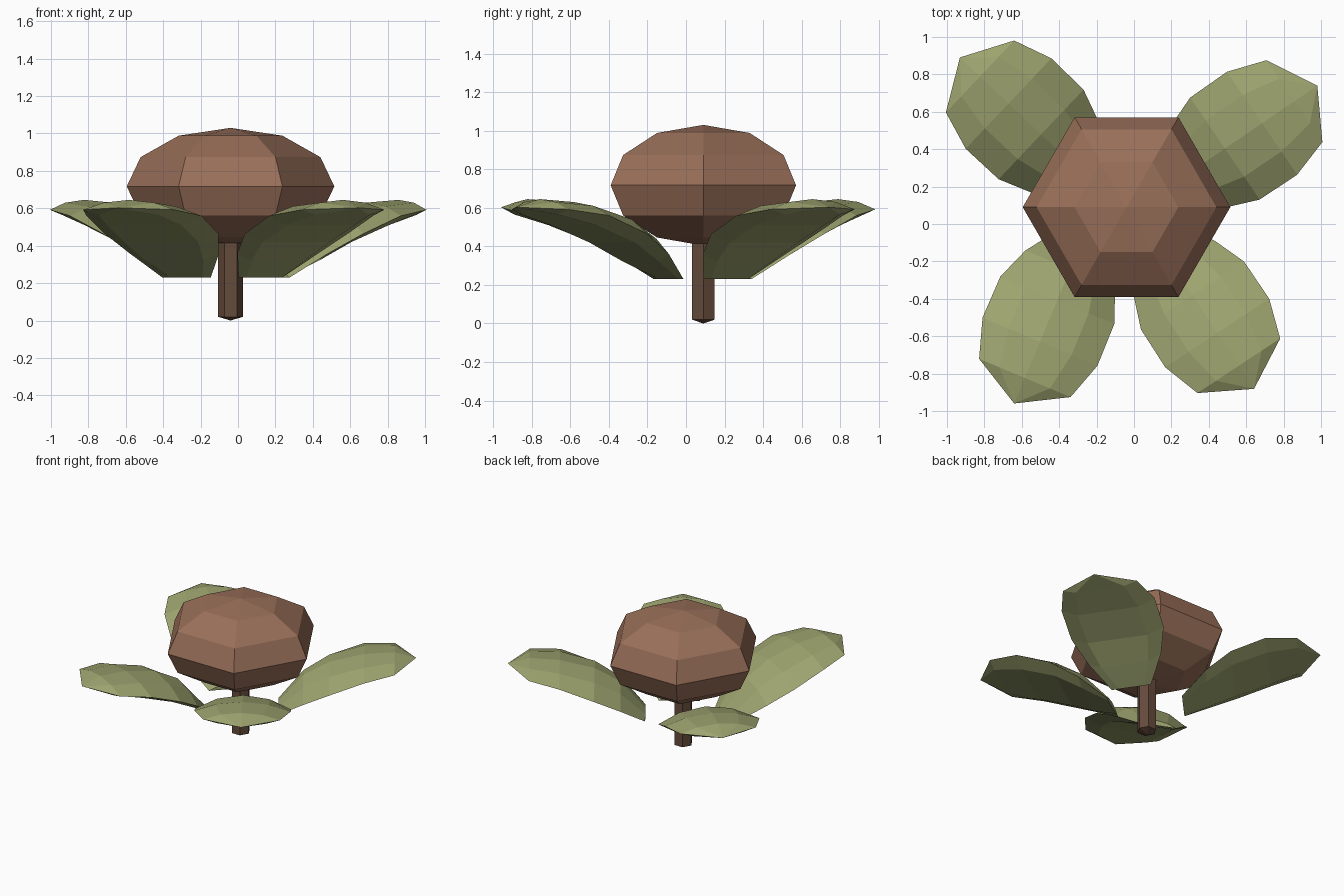
import bpy
import bmesh
from math import sin, cos, pi, radians

if "Cube" in bpy.data.objects:
    bpy.data.objects.remove(bpy.data.objects["Cube"])


def material(name, color):
    m = bpy.data.materials.new(name)
    m.diffuse_color = (*color, 1)
    m.use_nodes = True
    m.node_tree.nodes["Principled BSDF"].inputs["Base Color"].default_value = m.diffuse_color
    return m


def finish(name, bm, mat):
    bmesh.ops.recalc_face_normals(bm, faces=bm.faces)
    mesh = bpy.data.meshes.new(name)
    bm.to_mesh(mesh)
    bm.free()
    mesh.materials.append(mat)
    obj = bpy.data.objects.new(name, mesh)
    bpy.context.collection.objects.link(obj)
    return obj


def skin(bm, rings):
    """Bridge successive vertex rings; a one-vertex ring closes to a point."""
    for a, b in zip(rings, rings[1:]):
        n = max(len(a), len(b))
        for i in range(n):
            j = (i + 1) % n
            if len(a) == 1:
                bm.faces.new((a[0], b[i], b[j]))
            elif len(b) == 1:
                bm.faces.new((a[i], a[j], b[0]))
            else:
                bm.faces.new((a[i], a[j], b[j], b[i]))


def lathe(name, profile, mat, sides=6):
    bm = bmesh.new()
    rings = []
    for r, z in profile:
        n = sides if r > 0 else 1
        rings.append([bm.verts.new((r * cos(2 * pi * i / n), r * sin(2 * pi * i / n), z))
                      for i in range(n)])
    skin(bm, rings)
    obj = finish(name, bm, mat)
    obj.location = (-0.04, 0.09, 0)
    return obj


brown = material("cap_brown", (0.32, 0.16, 0.10))
dark = material("stem_brown", (0.13, 0.07, 0.045))
green = material("leaf_green", (0.34, 0.37, 0.16))

# Hexagonal flattened ball on top
ball = [(0.555 * sin(pi * k / 6) if 0 < k < 6 else 0, 0.717 - 0.313 * cos(pi * k / 6))
        for k in range(7)]
lathe("flower_head", ball, brown)

# Hexagonal stem with a shallow point at the foot
lathe("stem", [(0, 0), (0.067, 0.02), (0.067, 0.5), (0, 0.52)], dark)

# Leaf stations: distance along, half width, edge z, top ridge z, underside z
STATIONS = [
    (0.00, 0.14, 0.23, 0.27, 0.23),
    (0.17, 0.26, 0.36, 0.47, 0.32),
    (0.35, 0.33, 0.465, 0.57, 0.42),
    (0.59, 0.333, 0.56, 0.63, 0.51),
    (0.80, 0.265, 0.592, 0.645, 0.565),
]


def leaf(name, base, angle):
    bm = bmesh.new()
    rings = []
    for x, w, edge, top, low in STATIONS:
        mid = edge + 0.72 * (top - edge)
        section = [(-w, edge), (-0.55 * w, mid), (0, top), (0.55 * w, mid),
                   (w, edge), (0.65 * w, low), (-0.65 * w, low)]
        rings.append([bm.verts.new((x, y, z)) for y, z in section])
    bm.faces.new(rings[0])
    rings.append([bm.verts.new((0.948, 0, 0.603))])
    skin(bm, rings)
    obj = finish(name, bm, green)
    obj.location = (*base, 0)
    obj.rotation_euler.z = radians(angle)


# Four leaves spread unevenly around the stem
for name, base, angle in [
    ("leaf_front_left", (-0.275, -0.085), 247.3),
    ("leaf_front_right", (0.12, -0.09), 303.4),
    ("leaf_back_right", (0.197, 0.206), 34.3),
    ("leaf_back_left", (-0.243, 0.238), 136.5),
]:
    leaf(name, base, angle)
